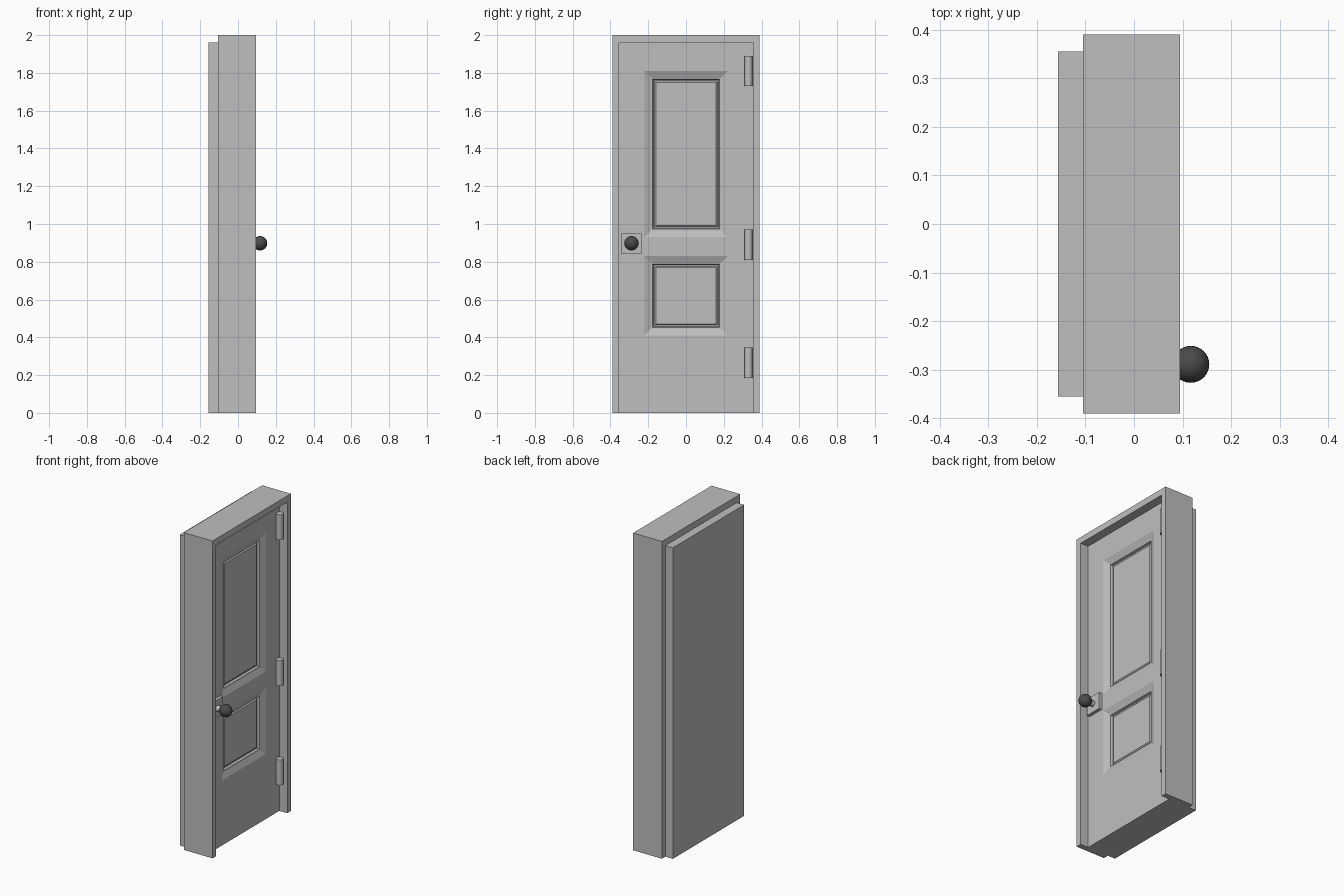
import bpy, bmesh, math
from mathutils import Vector, Matrix

cube = bpy.data.objects.get("Cube")
if cube:
    bpy.data.objects.remove(cube, do_unlink=True)


def material(name, value):
    m = bpy.data.materials.new(name)
    m.use_nodes = True
    color = (value, value, value, 1)
    m.diffuse_color = color
    m.node_tree.nodes["Principled BSDF"].inputs["Base Color"].default_value = color
    return m


gray = material("light gray", 0.52)
dark = material("dark gray", 0.07)


def finish(name, bm, mat, smooth=False):
    bmesh.ops.recalc_face_normals(bm, faces=bm.faces)
    mesh = bpy.data.meshes.new(name)
    bm.to_mesh(mesh)
    bm.free()
    mesh.materials.append(mat)
    obj = bpy.data.objects.new(name, mesh)
    bpy.context.collection.objects.link(obj)
    if smooth:
        bpy.ops.object.select_all(action='DESELECT')
        obj.select_set(True)
        bpy.context.view_layer.objects.active = obj
        bpy.ops.object.shade_smooth_by_angle(angle=math.radians(40))
    return obj


def box_mesh(lo, hi):
    lo, hi = Vector(lo), Vector(hi)
    bm = bmesh.new()
    size = Matrix.Diagonal((*(hi - lo), 1))
    bmesh.ops.create_cube(bm, size=1, matrix=Matrix.Translation((lo + hi) / 2) @ size)
    return bm


def cylinder(name, center, radius, length, axis):
    bm = bmesh.new()
    turn = Matrix.Rotation(math.pi / 2, 4, 'Y') if axis == 'X' else Matrix()
    bmesh.ops.create_cone(bm, cap_ends=True, segments=24, radius1=radius, radius2=radius,
                          depth=length, matrix=Matrix.Translation(center) @ turn)
    return finish(name, bm, gray, True)


OUT, IN, TOP, HEAD = 0.39, 0.355, 2.0, 1.96
FACE = 0.04  # front face of the door leaf

# Frame: an upside-down U extruded through the wall
bm = bmesh.new()
half = [(IN, HEAD), (IN, 0), (OUT, 0), (OUT, TOP)]
outline = half + [(-y, z) for y, z in reversed(half)]
face = bm.faces.new([bm.verts.new((-0.105, y, z)) for y, z in outline])
ext = bmesh.ops.extrude_face_region(bm, geom=[face])
moved = [g for g in ext["geom"] if isinstance(g, bmesh.types.BMVert)]
bmesh.ops.translate(bm, verts=moved, vec=(0.2, 0, 0))
finish("door_frame", bm, gray)

# Door leaf with two sunken panels
PANELS = [(0.41, 0.83), (0.93, 1.81)]
PANEL_Y = 0.22
bm = box_mesh((-0.157, -IN, 0), (FACE, IN, HEAD))
cuts = [((0, y, 0), (0, 1, 0)) for y in (-PANEL_Y, PANEL_Y)]
cuts += [((0, 0, z), (0, 0, 1)) for pair in PANELS for z in pair]
for point, normal in cuts:
    bmesh.ops.bisect_plane(bm, geom=bm.verts[:] + bm.edges[:] + bm.faces[:],
                           plane_co=point, plane_no=normal)
bmesh.ops.recalc_face_normals(bm, faces=bm.faces)


def is_panel(f):
    c = f.calc_center_median()
    return f.normal.x > 0.9 and abs(c.y) < PANEL_Y and any(a < c.z < b for a, b in PANELS)


panels = [f for f in bm.faces if is_panel(f)]
# sloped border, flat rim, step down, groove, raised field
for width, depth in [(0.036, -0.015), (0.007, 0), (0.004, -0.014), (0.007, 0), (0.007, 0.007)]:
    bmesh.ops.inset_region(bm, faces=panels, thickness=width, depth=depth,
                           use_even_offset=True, use_boundary=True)
finish("door_leaf", bm, gray)

# Hinges
for label, z in (("bottom", 0.265), ("middle", 0.89), ("top", 1.81)):
    cylinder(label + "_hinge", (0.06, 0.331, z), 0.021, 0.16, 'Z')

# Knob, stem and plate
KY, KZ = -0.289, 0.898
finish("knob_plate", box_mesh((FACE - 0.01, KY - 0.054, KZ - 0.053),
                              (FACE + 0.02, KY + 0.054, KZ + 0.053)), gray)
cylinder("knob_stem", (0.075, KY, KZ), 0.018, 0.06, 'X')
bm = bmesh.new()
bmesh.ops.create_uvsphere(bm, u_segments=32, v_segments=16, radius=0.038,
                          matrix=Matrix.Translation((0.117, KY, KZ)))
finish("door_knob", bm, dark, True)
